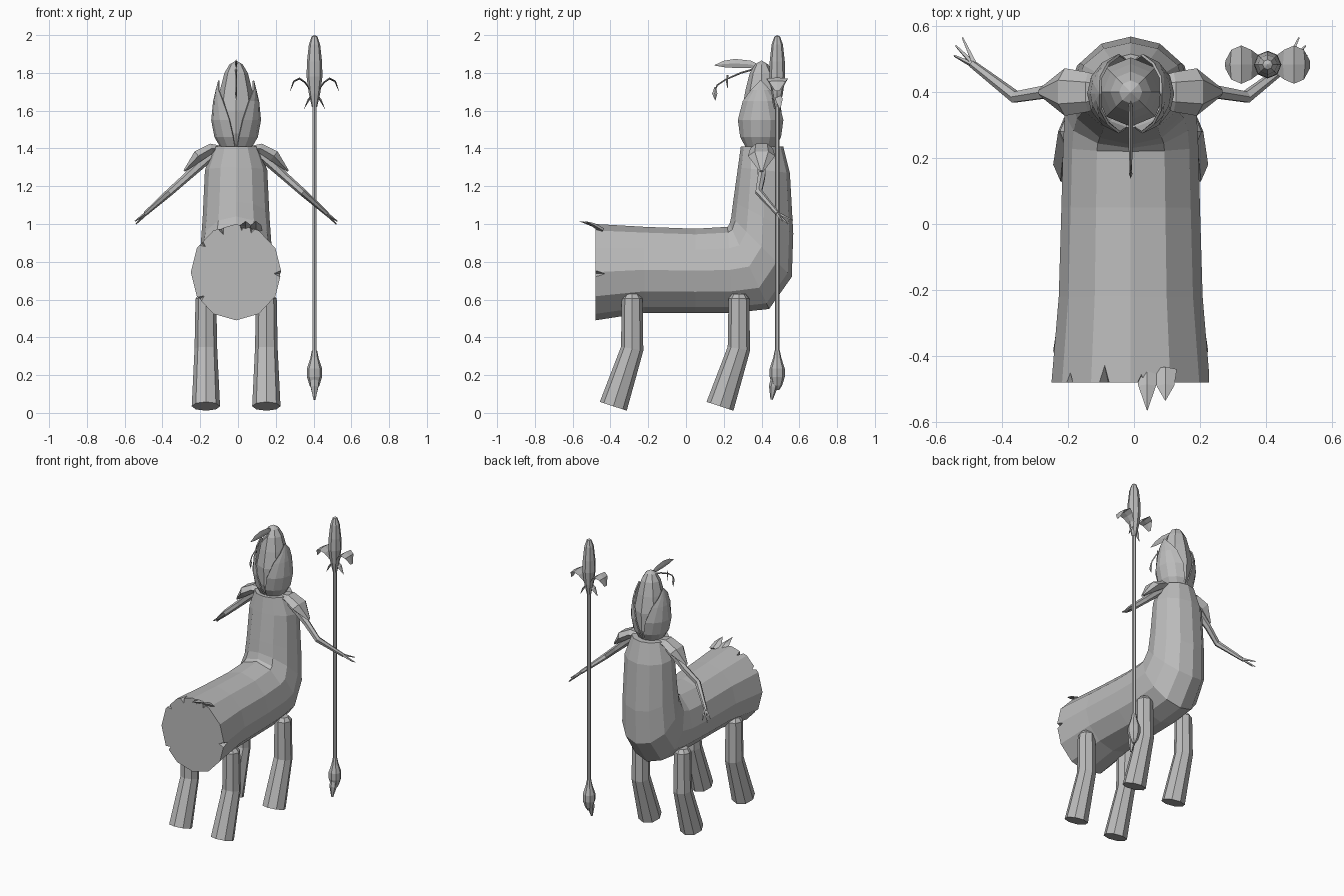
import bpy, bmesh
from math import sin, cos, pi, radians
from mathutils import Vector

cube = bpy.data.objects.get("Cube")
if cube:
    bpy.data.objects.remove(cube)

grey = bpy.data.materials.new("plain_grey")
grey.use_nodes = True
grey.diffuse_color = (0.5, 0.5, 0.5, 1)
grey.node_tree.nodes["Principled BSDF"].inputs["Base Color"].default_value = (0.5, 0.5, 0.5, 1)

CX = -0.01                      # symmetry plane of the creature
X, Y, Z = Vector((1, 0, 0)), Vector((0, 1, 0)), Vector((0, 0, 1))


def finish(name, bm):
    bmesh.ops.remove_doubles(bm, verts=bm.verts, dist=0.0005)
    bmesh.ops.recalc_face_normals(bm, faces=bm.faces)
    mesh = bpy.data.meshes.new(name)
    bm.to_mesh(mesh)
    bm.free()
    mesh.materials.append(grey)
    obj = bpy.data.objects.new(name, mesh)
    bpy.context.collection.objects.link(obj)
    return obj


def loft(name, rings, closed=True):
    """Skin a list of rings; closed rings get end caps."""
    bm = bmesh.new()
    rows = [[bm.verts.new(p) for p in ring] for ring in rings]
    n = len(rows[0])
    for a, b in zip(rows, rows[1:]):
        for i in range(n if closed else n - 1):
            j = (i + 1) % n
            bm.faces.new((a[i], a[j], b[j], b[i]))
    if closed:
        bm.faces.new(rows[0])
        bm.faces.new(rows[-1])
    return finish(name, bm)


def tube(name, path, radii, sides=6, ref=X, flat=1.0):
    """Sweep a polygon along a path; flat squashes it along ref."""
    pts = [Vector(p) for p in path]
    rings = []
    for i, p in enumerate(pts):
        t = (pts[min(i + 1, len(pts) - 1)] - pts[max(i - 1, 0)]).normalized()
        s = t.cross(ref).normalized()
        o = s.cross(t)
        angles = [2 * pi * k / sides for k in range(sides)]
        rings.append([p + radii[i] * (s * cos(a) + o * sin(a) * flat) for a in angles])
    return loft(name, rings)


def lathe(name, x, y, profile, sides=8):
    return tube(name, [(x, y, z) for r, z in profile], [r for r, z in profile], sides)


# Log body bending up into the torso: top point, bottom point (y, z), half width
sections = [
    ((-.48, 1.0), (-.48, .49), .24), ((-.22, .985), (-.22, .53), .218),
    ((.05, .975), (.05, .53), .21), ((.22, .985), (.25, .53), .205),
    ((.23, 1.0), (.44, .55), .2), ((.24, 1.04), (.56, .72), .188),
    ((.25, 1.12), (.568, .95), .177), ((.275, 1.3), (.55, 1.27), .165),
    ((.29, 1.41), (.515, 1.41), .12)]
rings = []
for top, low, w in sections:
    t, b = Vector((CX, *top)), Vector((CX, *low))
    rings.append([(t + b) / 2 + (t - b) / 2 * cos(k * pi / 6) + X * w * sin(k * pi / 6)
                  for k in range(12)])
body = loft("log_body", rings)

# Splits cut in the log rim
for angle, depth in ((92, .09), (-20, .1), (-52, .06), (-125, .06), (8, .05), (22, .05)):
    bm = bmesh.new()
    for da, r, y in ((-8, 1.15, -.5), (8, 1.15, -.5), (0, .78, -.5), (0, 1.08, -.48 + depth)):
        a = radians(angle + da)
        bm.verts.new((CX + .24 * r * sin(a), y, .745 + .255 * r * cos(a)))
    bmesh.ops.convex_hull(bm, input=bm.verts)
    cutter = finish("split_cutter", bm)
    cutter.hide_render = True
    mod = body.modifiers.new("split", "BOOLEAN")
    mod.operation, mod.solver, mod.object = "DIFFERENCE", "EXACT", cutter
    bpy.context.view_layer.objects.active = body
    bpy.ops.object.modifier_apply(modifier=mod.name)
    bpy.data.objects.remove(cutter)

# Splinters on the upper rim
for x, tip in ((.04, -.565), (.095, -.535)):
    tube("rim_splinter", [(x, -.44, .965), (x, -.49, .995), (x, tip, 1.015)],
         [.035, .027, .001], 4, Z, .4)

# Four bent legs
for side in (-1, 1):
    for name, y in (("front_leg", -.285), ("rear_leg", .28)):
        x = CX + side * .16
        tube(name, [(x, y, .63), (x, y, .605), (x, y, .34), (x, y - .1, .035)],
             [.035, .055, .06, .075], 8)

# Shoulders, arms and fingers
for side in (-1, 1):
    def m(points):
        return [(CX + side * x, y, z) for x, y, z in points]
    tube("shoulder_leaf", m([(.07, .4, 1.395), (.13, .4, 1.4), (.2, .4, 1.36), (.275, .4, 1.28)]),
         [.04, .06, .072, .012], 6, Z, .5)
    tube("arm", m([(.13, .4, 1.37), (.26, .4, 1.25), (.35, .385, 1.17), (.48, .485, 1.055)]),
         [.03, .022, .02, .012], 6, Y)
    for tip in ((.535, .51, 1.015), (.53, .54, 1.0), (.51, .565, 1.02)):
        tube("finger", m([(.47, .478, 1.062), tip]), [.01, .003], 4, Y)

# Bud shaped head
lathe("head_bud", CX, .4, [(.07, 1.39), (.1, 1.48), (.105, 1.6), (.085, 1.71),
                           (.062, 1.8), (.035, 1.845), (.001, 1.865)])
for side in (-1, 1):
    rows = []
    for r, z, spread in ((.08, 1.4, 86), (.115, 1.46, 82), (.132, 1.55, 74),
                         (.122, 1.65, 55), (.108, 1.71, 30), (.095, 1.76, 2)):
        fan = [radians(spread * k / 3) for k in range(-3, 4)]
        rows.append([(CX + side * r * cos(a), .395 + r * .95 * sin(a), z) for a in fan])
    petal = loft("head_petal", rows, closed=False)
    solid = petal.modifiers.new("thickness", "SOLIDIFY")
    solid.thickness = .008

# Crest leaf, tendril and hanging leaflet
tube("crest_leaf", [(CX, .41, 1.825), (CX, .34, 1.845), (CX, .26, 1.85), (CX, .2, 1.847), (CX, .15, 1.84)],
     [.006, .02, .024, .017, .001], 4, X, .3)
tube("crest_tendril", [(CX, .36, 1.82), (CX, .29, 1.8), (CX, .21, 1.765), (CX, .165, 1.735), (CX, .155, 1.71)],
     [.005, .005, .004, .004, .004], 4, X)
for y, z in ((.155, 1.655), (.22, 1.72)):
    tube("tendril_leaflet", [(CX, y, z + .07), (CX, y - .003, z + .035), (CX, y, z)],
         [.004, .014 if y < .2 else .006, .001], 4, X, .4)

# Spear
SX, SY = .405, .483
lathe("spear_shaft", SX, SY, [(.013, .2), (.013, 1.7)], 6)
lathe("spear_head", SX, SY, [(.014, 1.62), (.03, 1.69), (.042, 1.78), (.04, 1.86),
                             (.03, 1.95), (.015, 1.993), (.001, 2.0)])
lathe("spear_butt", SX, SY, [(.014, .33), (.022, .29), (.04, .235), (.04, .19),
                             (.026, .145), (.01, .12)])
tube("spear_butt_tip", [(SX, SY - .01, .2), (SX, SY - .02, .14), (SX, SY - .03, .07)],
     [.02, .024, .006], 6)
for side in (-1, 1):
    def at(points):
        return [(SX + side * x, SY + y, z) for x, y, z in points]
    tube("spear_leaf", at([(.005, 0, 1.68), (.05, 0, 1.75), (.08, 0, 1.77), (.11, 0, 1.755), (.128, 0, 1.705)]),
         [.012, .045, .058, .045, .012], 4, Z, .1)
    tube("spear_small_leaf", at([(.008, 0, 1.69), (.03, side * .01, 1.66), (.055, side * .015, 1.61)]),
         [.008, .02, .002], 4, X, .3)
